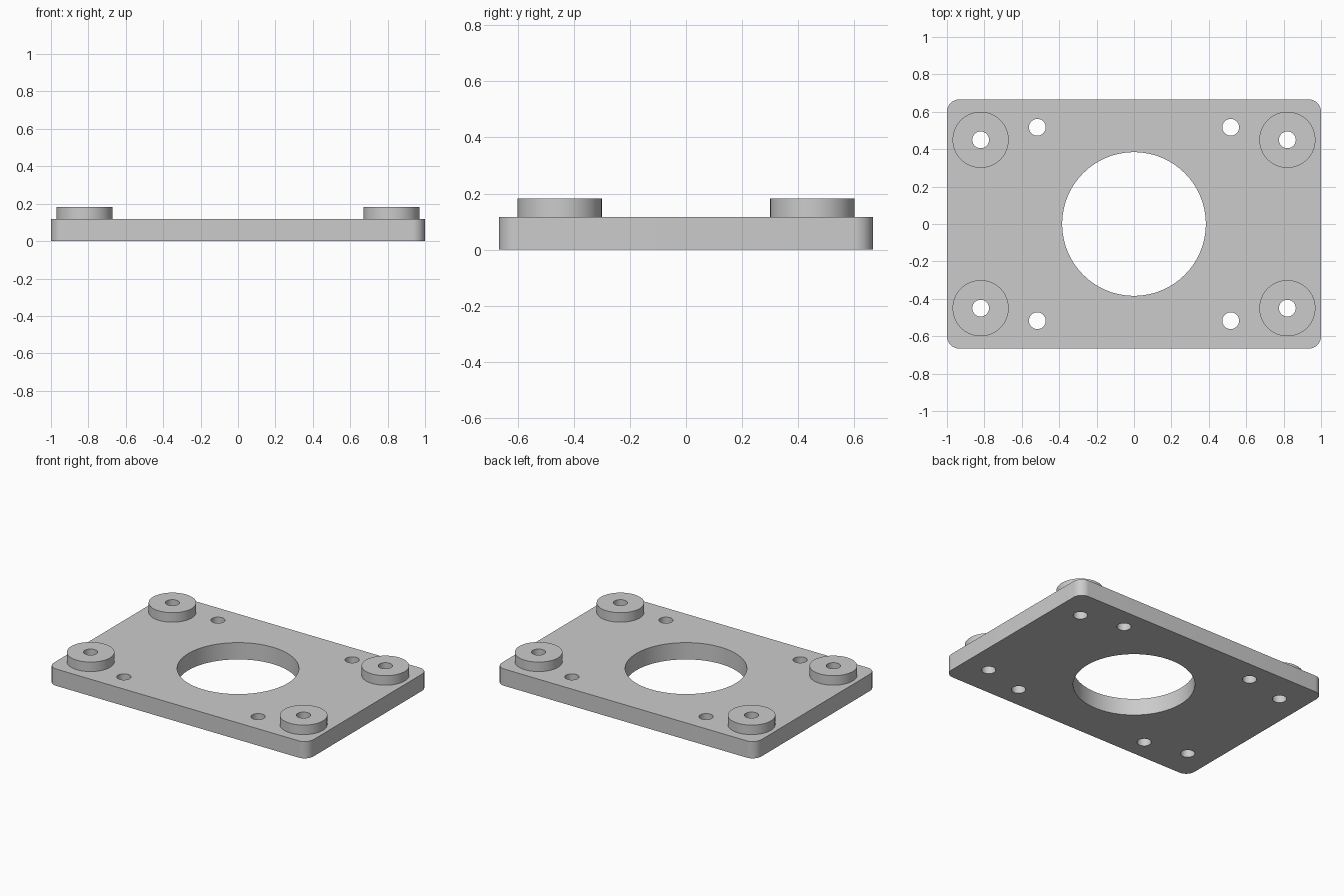
import bpy
import bmesh
from mathutils import Matrix

old = bpy.data.objects.get("Cube")
if old:
    bpy.data.objects.remove(old, do_unlink=True)

PLATE_TOP = 0.117
BOSS_TOP = 0.183

grey = bpy.data.materials.new("light_grey")
grey.use_nodes = True
grey.diffuse_color = (0.6, 0.6, 0.6, 1)
grey.node_tree.nodes["Principled BSDF"].inputs["Base Color"].default_value = grey.diffuse_color


def add_object(name, bm):
    mesh = bpy.data.meshes.new(name)
    bm.to_mesh(mesh)
    bm.free()
    mesh.materials.append(grey)
    obj = bpy.data.objects.new(name, mesh)
    bpy.context.collection.objects.link(obj)
    return obj


def cylinder(name, x, y, radius, bottom, top, sides=64):
    bm = bmesh.new()
    bmesh.ops.create_cone(
        bm, cap_ends=True, segments=sides, radius1=radius, radius2=radius,
        depth=top - bottom, matrix=Matrix.Translation((x, y, (bottom + top) / 2)))
    return add_object(name, bm)


def combine(target, tool, operation):
    mod = target.modifiers.new(operation.lower(), 'BOOLEAN')
    mod.operation = operation
    mod.solver = 'EXACT'
    mod.object = tool
    bpy.ops.object.select_all(action='DESELECT')
    bpy.context.view_layer.objects.active = target
    target.select_set(True)
    bpy.ops.object.modifier_apply(modifier=mod.name)
    bpy.data.objects.remove(tool, do_unlink=True)


# Base plate with rounded upright corners
bm = bmesh.new()
size = Matrix.Diagonal((2, 1.333, PLATE_TOP, 1))
bmesh.ops.create_cube(bm, size=1, matrix=Matrix.Translation((0, 0, PLATE_TOP / 2)) @ size)
uprights = [e for e in bm.edges if abs(e.verts[0].co.z - e.verts[1].co.z) > 0.01]
bmesh.ops.bevel(bm, geom=uprights, offset=0.067, segments=12, profile=0.5, affect='EDGES')
plate = add_object("mounting_plate", bm)

# Raised bosses, their through holes and the inner screw holes
for sx in (-1, 1):
    for sy in (-1, 1):
        boss = cylinder("boss", sx * 0.82, sy * 0.45, 0.15, PLATE_TOP - 0.05, BOSS_TOP)
        combine(plate, boss, 'UNION')
        for x, y in ((0.82, 0.45), (0.517, 0.517)):
            drill = cylinder("drill", sx * x, sy * y, 0.045, -0.1, 0.3, 40)
            combine(plate, drill, 'DIFFERENCE')

# Large central opening
combine(plate, cylinder("bore", 0, 0, 0.384, -0.1, 0.3, 128), 'DIFFERENCE')

plate.select_set(True)
bpy.ops.object.shade_smooth_by_angle(angle=0.6)
